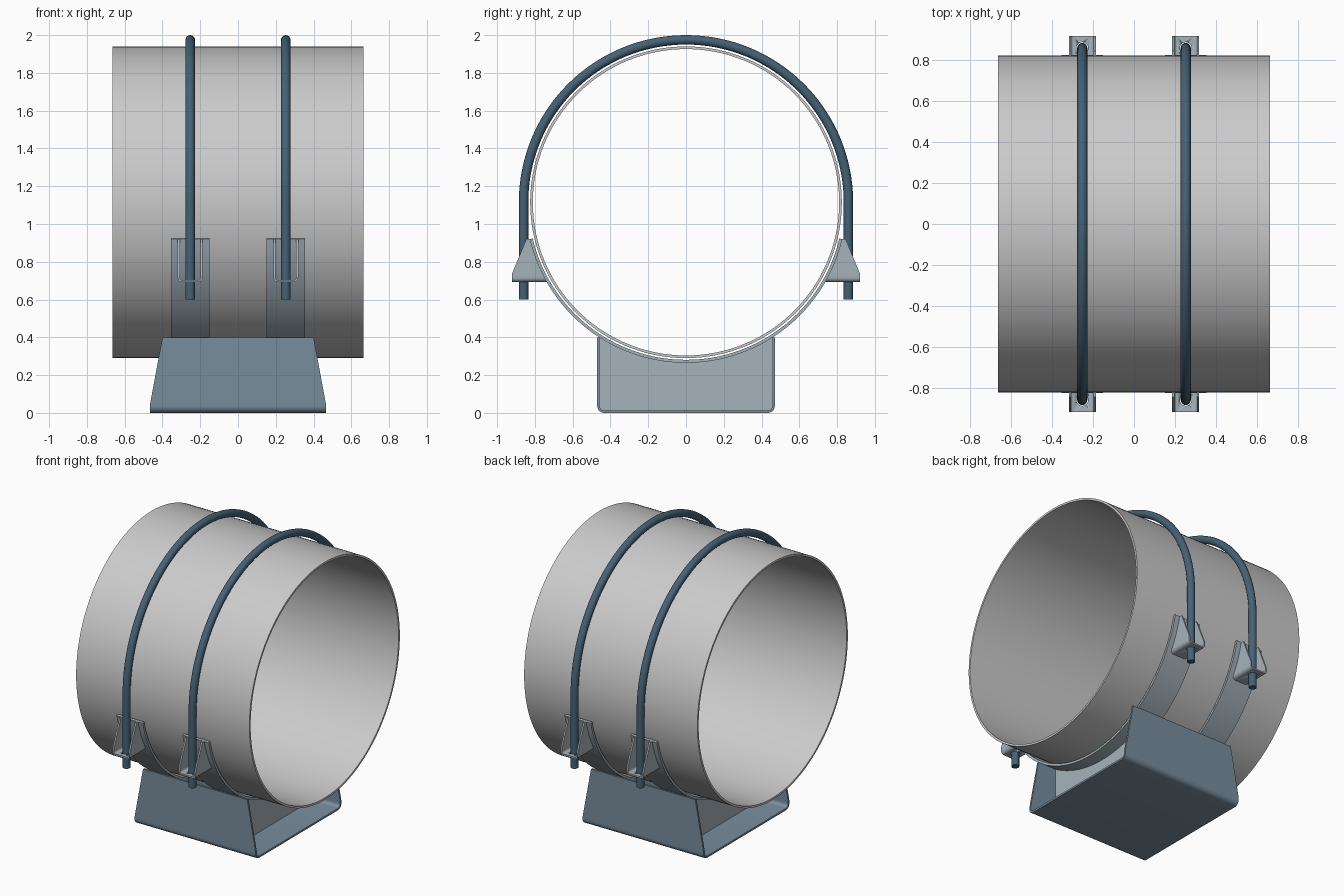
import bpy, bmesh
from math import sin, cos, pi, sqrt, radians, asin

if "Cube" in bpy.data.objects:
    bpy.data.objects.remove(bpy.data.objects["Cube"])

CZ = 1.115            # pipe axis height
R_PIPE, R_STRAP = 0.825, 0.85
BOLT_X, BOLT_R, ROD = 0.253, 0.86, 0.025


def material(name, rgb):
    m = bpy.data.materials.new(name)
    m.diffuse_color = (*rgb, 1)
    m.use_nodes = True
    m.node_tree.nodes["Principled BSDF"].inputs["Base Color"].default_value = m.diffuse_color
    return m


STEEL = material("blue_steel", (0.19, 0.27, 0.34))
DARK = material("dark_steel", (0.06, 0.12, 0.18))
PLATE = material("plate_steel", (0.38, 0.45, 0.50))


def skin(name, sections, mat=None, closed=False):
    """Skin a row of matching cross-sections into a solid."""
    bm = bmesh.new()
    rows = [[bm.verts.new(p) for p in s] for s in sections]
    n = len(rows[0])
    pairs = list(zip(rows, rows[1:])) + ([(rows[-1], rows[0])] if closed else [])
    for a, b in pairs:
        for i in range(n):
            j = (i + 1) % n
            bm.faces.new((a[i], a[j], b[j], b[i]))
    if not closed:
        bm.faces.new(rows[0])
        bm.faces.new(rows[-1])
    bmesh.ops.recalc_face_normals(bm, faces=bm.faces)
    me = bpy.data.meshes.new(name)
    bm.to_mesh(me)
    bm.free()
    me.shade_smooth()
    me.set_sharp_from_angle(angle=radians(30))
    ob = bpy.data.objects.new(name, me)
    bpy.context.collection.objects.link(ob)
    if mat:
        me.materials.append(mat)
    return ob


def ring_sections(r0, r1, x0, x1, angles):
    return [[(x, r * cos(a), CZ + r * sin(a))
             for x, r in ((x0, r0), (x1, r0), (x1, r1), (x0, r1))] for a in angles]


def u_path(w, b, r, k, leg_z):
    """Rounded U: list of (outer, inner) points, from one top end to the other."""
    half = [((w, z), (w - k, z)) for z in leg_z]
    for i in range(7):
        a = pi / 2 * i / 6
        half.append(tuple((w - r + q * cos(a), b + r - q * sin(a)) for q in (r, r - k)))
    return half + [tuple((-u, z) for u, z in p) for p in reversed(half)]


def pipe_y(z):
    return sqrt(R_STRAP ** 2 - (CZ - z) ** 2) - 0.004


# Pipe
skin("pipe", ring_sections(0.811, R_PIPE, -0.665, 0.665,
                           [2 * pi * i / 128 for i in range(128)]), closed=True)

# Base channel with tapered side walls
def base_x(z):
    return 0.465 - 0.065 * max(0, z - 0.05) / 0.35

skin("base_channel",
     [[(-base_x(o[1]), *o), (base_x(o[1]), *o), (base_x(i[1]), *i), (-base_x(i[1]), *i)]
      for o, i in u_path(0.47, 0, 0.036, 0.013, [0.4, 0.05])], STEEL)

for side, cx in (("left", -BOLT_X), ("right", BOLT_X)):
    # Upright web with a curved top carrying the strap
    ys = [-0.458 + 0.916 * i / 32 for i in range(33)]
    skin(f"base_web_{side}",
         [[(cx + dx, y, z) for dx, z in ((-0.008, 0.012), (0.008, 0.012),
           (0.008, CZ - sqrt(0.845 ** 2 - y * y)), (-0.008, CZ - sqrt(0.845 ** 2 - y * y)))]
          for y in ys], PLATE)

    # Saddle strap under the pipe
    a0 = asin(0.195 / R_STRAP)
    skin(f"saddle_strap_{side}",
         ring_sections(0.834, R_STRAP, cx - 0.101, cx + 0.101,
                       [-a0 - (pi - 2 * a0) * i / 64 for i in range(65)]), PLATE)

    # U-bolt: leg, half circle, leg
    path = [(BOLT_R, 0.6, 0)]
    path += [(BOLT_R * cos(pi * i / 64), CZ + BOLT_R * sin(pi * i / 64), pi * i / 64)
             for i in range(65)]
    path.append((-BOLT_R, 0.6, pi))
    turn = [2 * pi * i / 20 for i in range(20)]
    skin(f"u_bolt_{side}",
         [[(cx + ROD * cos(t), y + ROD * sin(t) * cos(a), z + ROD * sin(t) * sin(a))
           for t in turn] for y, z, a in path], DARK)

    # Bracket ears: small channel fitted to the strap, with a bolt hole
    legs = [0.92, 0.875, 0.83, 0.785, 0.74]
    for end, s in (("front", -1), ("back", 1)):
        def out_y(z):
            return 0.92 - 0.075 * max(0, z - 0.74) / 0.18
        ear = skin(f"bracket_{side}_{end}",
                   [[(cx + o[0], s * pipe_y(o[1]), o[1]), (cx + o[0], s * out_y(o[1]), o[1]),
                     (cx + i[0], s * out_y(i[1]), i[1]), (cx + i[0], s * pipe_y(i[1]), i[1])]
                    for o, i in u_path(0.066, 0.692, 0.024, 0.011, legs)], PLATE)
        hole = skin(f"hole_cutter_{side}_{end}",
                    [[(cx + 0.029 * cos(t), s * BOLT_R + 0.029 * sin(t), z) for t in turn]
                     for z in (0.65, 0.73)])
        hole.hide_render = True
        hole.hide_viewport = True
        cut = ear.modifiers.new("bolt_hole", 'BOOLEAN')
        cut.operation = 'DIFFERENCE'
        cut.solver = 'EXACT'
        cut.object = hole
